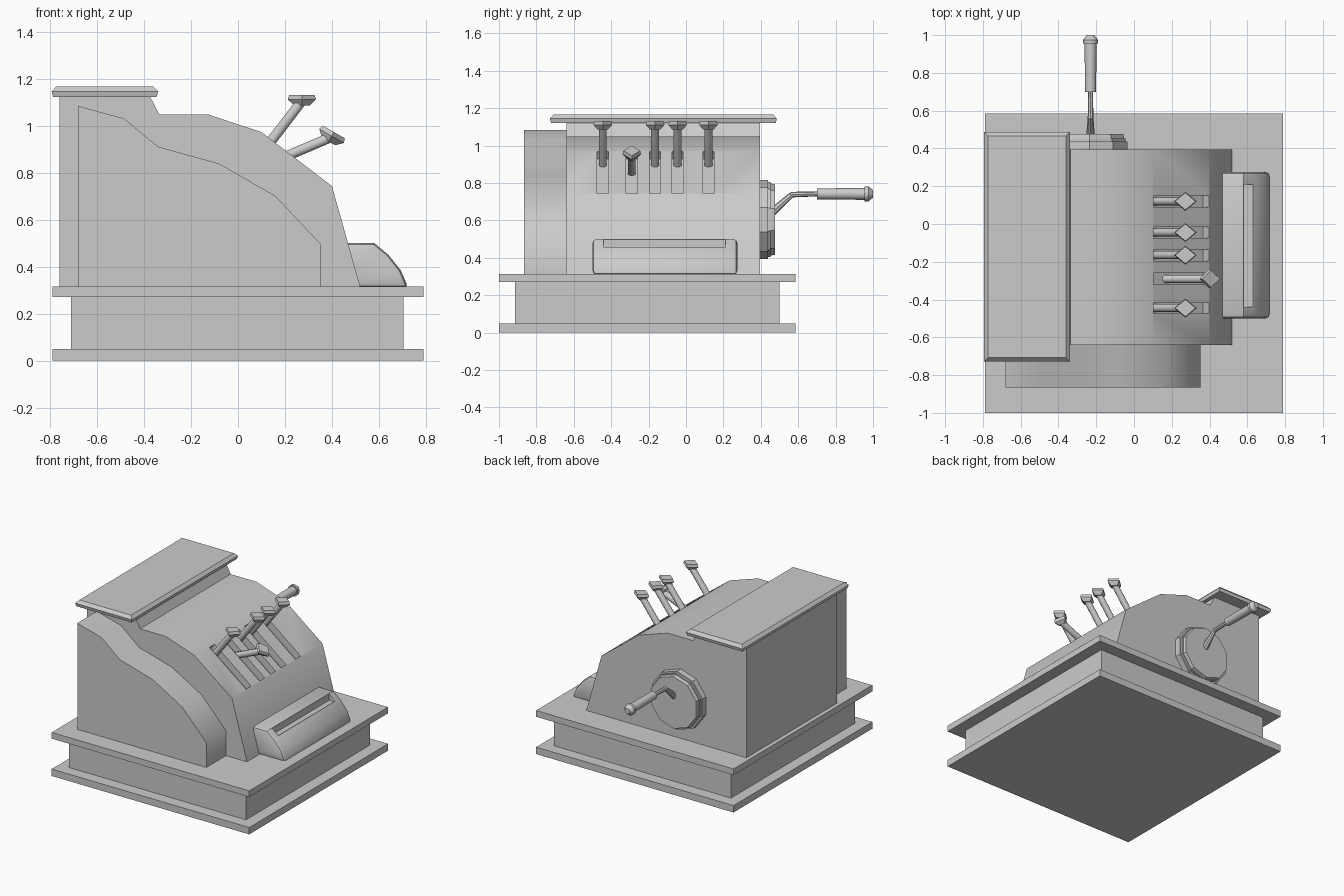
import bpy, bmesh, math
from mathutils import Vector, Matrix

if "Cube" in bpy.data.objects:
    bpy.data.objects.remove(bpy.data.objects["Cube"])


def finish(bm, name, angle=None, bevel=0):
    bmesh.ops.recalc_face_normals(bm, faces=bm.faces)
    me = bpy.data.meshes.new(name)
    bm.to_mesh(me)
    bm.free()
    ob = bpy.data.objects.new(name, me)
    bpy.context.collection.objects.link(ob)
    if bevel:
        m = ob.modifiers.new("bevel", "BEVEL")
        m.width, m.segments, m.limit_method = bevel, 2, "ANGLE"
        m.angle_limit = math.radians(50)
        apply(ob, m)
    if angle:
        smooth(ob, angle)
    return ob


def select(ob):
    bpy.ops.object.select_all(action="DESELECT")
    ob.select_set(True)
    bpy.context.view_layer.objects.active = ob


def apply(ob, mod):
    select(ob)
    bpy.ops.object.modifier_apply(modifier=mod.name)


def smooth(ob, angle):
    select(ob)
    bpy.ops.object.shade_smooth_by_angle(angle=math.radians(angle))


def add_prism(bm, pts, y0, y1):
    """Extrude an (x, z) profile along y."""
    a = [bm.verts.new((x, y0, z)) for x, z in pts]
    b = [bm.verts.new((x, y1, z)) for x, z in pts]
    bm.faces.new(a)
    bm.faces.new(b[::-1])
    for i in range(len(pts)):
        j = (i + 1) % len(pts)
        bm.faces.new((a[i], b[i], b[j], a[j]))


def prism(name, pts, y0, y1, angle=None, bevel=0):
    bm = bmesh.new()
    add_prism(bm, pts, y0, y1)
    return finish(bm, name, angle, bevel)


def box(name, x0, x1, y0, y1, z0, z1):
    return prism(name, [(x0, z0), (x1, z0), (x1, z1), (x0, z1)], y0, y1)


def add_cone(bm, p, q, r1, r2, n, spin=0):
    """Frustum from point p to point q."""
    p, q = Vector(p), Vector(q)
    rot = (q - p).to_track_quat("Z", "Y").to_matrix().to_4x4()
    mat = Matrix.Translation((p + q) / 2) @ rot @ Matrix.Rotation(spin, 4, "Z")
    bmesh.ops.create_cone(bm, cap_ends=True, segments=n, radius1=r1, radius2=r2,
                          depth=(q - p).length, matrix=mat)


def cut(ob, cutter):
    m = ob.modifiers.new("cut", "BOOLEAN")
    m.object, m.operation, m.solver = cutter, "DIFFERENCE", "EXACT"
    apply(ob, m)
    bpy.data.objects.remove(cutter)


# Stepped plinth
box("base_plate", -0.79, 0.79, -1.0, 0.585, 0, 0.05)
box("cash_drawer_body", -0.71, 0.705, -0.915, 0.5, 0.05, 0.27)
box("upper_plate", -0.79, 0.79, -1.0, 0.585, 0.27, 0.315)

# Main housing and lower side housing
housing = prism("main_housing", [(-0.76, 0.315), (-0.76, 1.125), (-0.375, 1.125),
                (-0.335, 1.048), (-0.13, 1.048), (0.10, 0.972), (0.40, 0.742),
                (0.52, 0.315)], -0.64, 0.395)
prism("side_housing", [(-0.68, 0.315), (-0.68, 1.083), (-0.485, 1.03), (-0.34, 0.91),
      (-0.08, 0.838), (0.16, 0.70), (0.352, 0.495), (0.352, 0.315)],
      -0.865, -0.635, angle=48)

# Key slots cut in the sloped face
keys = (0.12, -0.045, -0.165, -0.29, -0.445)
bm = bmesh.new()
a, b = Vector((0.104, 0.969)), Vector((0.396, 0.745))
n = Vector((0.23, 0.30)).normalized() * 0.05
for y in keys:
    add_prism(bm, [a - n, b - n, b + n, a + n], y - 0.03, y + 0.03)
cut(housing, finish(bm, "slot_cutter"))
smooth(housing, 42)

# Lid with chamfered top edge
bm = bmesh.new()
rings = []
for inset, z in ((0.006, 1.122), (0, 1.145), (0.02, 1.166)):
    x0, x1, y0, y1 = -0.793 + inset, -0.34 - inset, -0.728 + inset, 0.486 - inset
    rings.append([bm.verts.new((x, y, z)) for x, y in
                  ((x0, y0), (x1, y0), (x1, y1), (x0, y1))])
bm.faces.new(rings[0])
bm.faces.new(rings[2])
for lo, hi in zip(rings, rings[1:]):
    for i in range(4):
        j = (i + 1) % 4
        bm.faces.new((lo[i], lo[j], hi[j], hi[i]))
finish(bm, "lid")

# Lever keys with diamond caps; the fourth one is pressed
for i, y in enumerate(keys):
    pressed = i == 3
    bm = bmesh.new()
    tip = Vector((0.395, y, 0.95)) if pressed else Vector((0.272, y, 1.105))
    foot = Vector((0.16, y, 0.85)) if pressed else Vector((0.10, y, 0.88))
    add_cone(bm, foot, tip, 0.023, 0.023, 8, math.pi / 8)
    mat = (Matrix.Translation(tip) @ Matrix.Rotation(math.radians(30 if pressed else 0), 4, "Y")
           @ Matrix.Diagonal((1.2, 1, 1, 1)))
    for r1, r2, z0, z1 in ((0.027, 0.05, -0.02, 0.006), (0.05, 0.045, 0.006, 0.026)):
        bmesh.ops.create_cone(bm, cap_ends=True, segments=4, radius1=r1, radius2=r2,
                              depth=z1 - z0,
                              matrix=mat @ Matrix.Translation((0, 0, (z0 + z1) / 2)))
    finish(bm, f"lever_key_{i + 1}", 46)

# Receipt box with recessed slot
receipt = prism("receipt_box", [(0.44, 0.31), (0.44, 0.50), (0.58, 0.50), (0.64, 0.45),
                (0.692, 0.385), (0.725, 0.31)], -0.50, 0.275, bevel=0.022)
cut(receipt, box("receipt_cutter", 0.582, 0.63, -0.44, 0.21, 0.452, 0.56))
smooth(receipt, 35)

# Crank hub
bm = bmesh.new()
cx, cz = -0.235, 0.605
add_cone(bm, (cx, 0.38, cz), (cx, 0.438, cz), 0.212, 0.212, 10)
add_cone(bm, (cx, 0.438, cz), (cx, 0.452, cz), 0.2, 0.2, 10)
add_cone(bm, (cx, 0.452, cz), (cx, 0.477, cz), 0.193, 0.188, 10)
hub = finish(bm, "crank_hub")
hub.data.transform(Matrix.Translation((cx, 0, cz)) @ Matrix.Rotation(
    math.atan2(0, 1), 4, "Y") @ Matrix.Translation((-cx, 0, -cz)))

# Crank arm, grip and end knob
bm = bmesh.new()
hx = -0.23
add_cone(bm, (hx, 0.45, 0.635), (hx, 0.565, 0.737), 0.024, 0.015, 8)
add_cone(bm, (hx, 0.56, 0.738), (hx, 0.71, 0.742), 0.015, 0.013, 8)
finish(bm, "crank_arm", 40)
bm = bmesh.new()
add_cone(bm, (hx, 0.70, 0.742), (hx, 0.965, 0.742), 0.029, 0.032, 12)
add_cone(bm, (hx, 0.955, 0.742), (hx, 0.975, 0.742), 0.04, 0.04, 12)
add_cone(bm, (hx, 0.975, 0.742), (hx, 1.0, 0.742), 0.04, 0.02, 12)
finish(bm, "crank_grip", 40)
